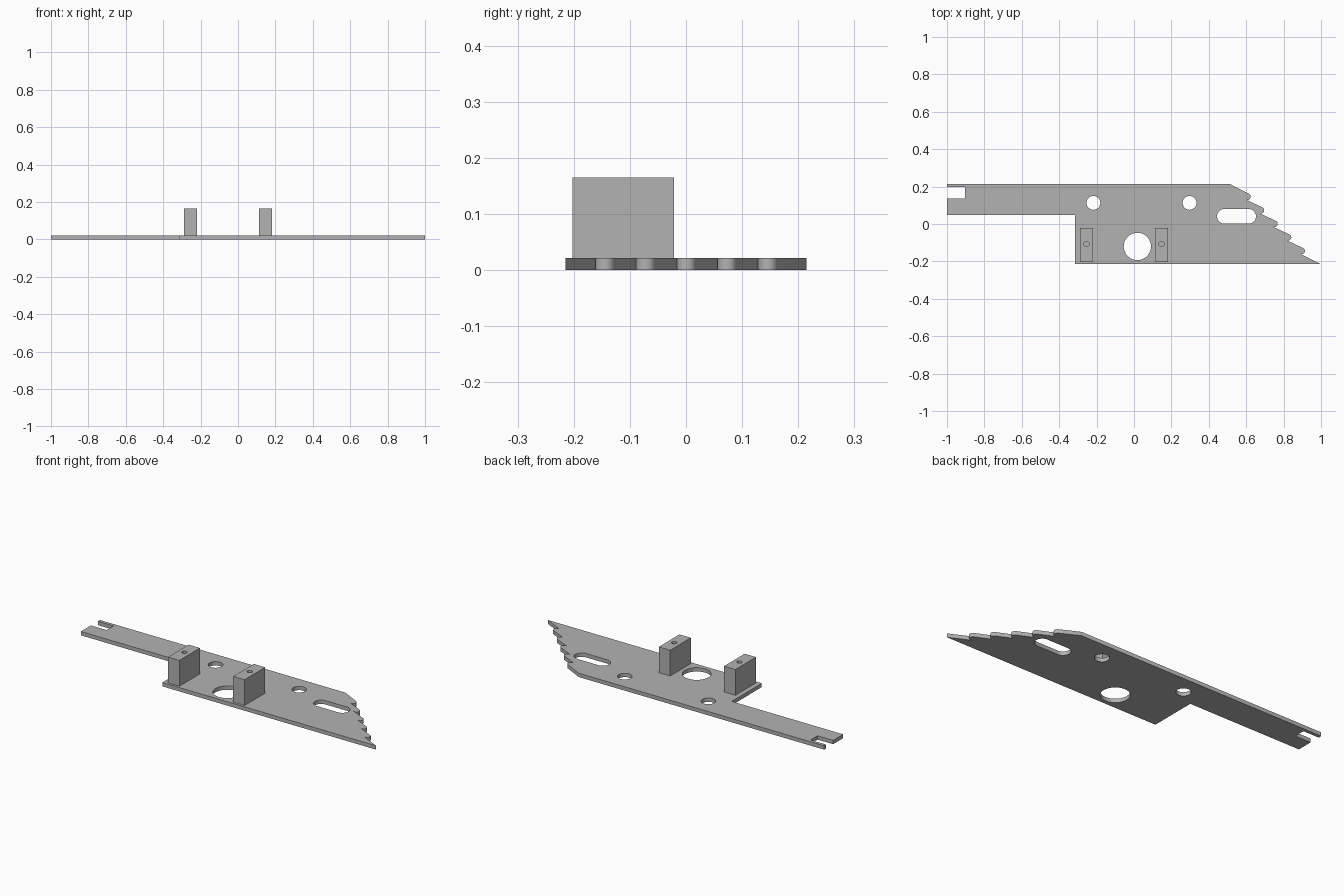
import bpy
import bmesh
from math import cos, sin, pi, radians

cube = bpy.data.objects.get("Cube")
if cube:
    bpy.data.objects.remove(cube, do_unlink=True)

THICK = 0.0215      # plate thickness
BLOCK_TOP = 0.165

grey = bpy.data.materials.new("plain grey")
grey.use_nodes = True
grey.diffuse_color = (0.45, 0.45, 0.45, 1)
grey.node_tree.nodes["Principled BSDF"].inputs["Base Color"].default_value = (0.45, 0.45, 0.45, 1)


def arc(cx, cy, r, start, end, steps):
    """Points along an arc, angles in radians, both ends included."""
    angles = [start + (end - start) * i / steps for i in range(steps + 1)]
    return [(cx + r * cos(a), cy + r * sin(a)) for a in angles]


def circle(cx, cy, r, steps=48):
    return arc(cx, cy, r, 0, 2 * pi, steps)[:-1]


def slot(x0, x1, cy, r):
    """Rounded slot lying along x between two end centres."""
    return arc(x1, cy, r, -pi / 2, pi / 2, 20) + arc(x0, cy, r, pi / 2, 3 * pi / 2, 20)


def extrude_profile(name, loops, z0, z1):
    """Solid from an outline followed by hole loops, between two heights."""
    curve = bpy.data.curves.new(name, 'CURVE')
    curve.dimensions = '2D'
    curve.fill_mode = 'BOTH'
    curve.extrude = (z1 - z0) / 2
    for loop in loops:
        spline = curve.splines.new('POLY')
        spline.points.add(len(loop) - 1)
        for point, (x, y) in zip(spline.points, loop):
            point.co = (x, y, 0, 1)
        spline.use_cyclic_u = True
    helper = bpy.data.objects.new(name + " profile", curve)
    bpy.context.collection.objects.link(helper)
    graph = bpy.context.evaluated_depsgraph_get()
    mesh = bpy.data.meshes.new_from_object(helper.evaluated_get(graph))
    bpy.data.objects.remove(helper, do_unlink=True)

    # Weld caps to walls and lift to the requested height
    bm = bmesh.new()
    bm.from_mesh(mesh)
    bmesh.ops.remove_doubles(bm, verts=bm.verts, dist=1e-5)
    bmesh.ops.translate(bm, verts=bm.verts, vec=(0, 0, (z0 + z1) / 2))
    bmesh.ops.recalc_face_normals(bm, faces=bm.faces)
    bm.to_mesh(mesh)
    bm.free()

    mesh.materials.clear()
    mesh.materials.append(grey)
    obj = bpy.data.objects.new(name, mesh)
    bpy.context.collection.objects.link(obj)
    bpy.ops.object.select_all(action='DESELECT')
    obj.select_set(True)
    bpy.context.view_layer.objects.active = obj
    bpy.ops.object.shade_smooth_by_angle(angle=radians(30))
    return obj


# Plate outline: notched arm, then the row of rounded teeth, then the body
outline = [(-1, 0.048), (-1, 0.136), (-0.904, 0.136), (-0.904, 0.197),
           (-1, 0.197), (-1, 0.215), (0.51, 0.215)]
for i in range(5):
    step = 0.0725 * i
    outline += arc(0.606 + step, 0.146 - step, 0.0175, radians(63.5), radians(-116.5), 14)
outline += [(1, -0.215), (-0.315, -0.215), (-0.315, 0.048)]

holes = [circle(-0.217, 0.113, 0.037), circle(0.297, 0.113, 0.037),
         circle(0.018, -0.12, 0.073), slot(0.483, 0.613, 0.041, 0.039)]
extrude_profile("base_plate", [outline] + holes, 0, THICK)

# Two upright blocks, each with a small vertical hole
for name, cx in (("right_block", -0.254), ("left_block", 0.147)):
    x0, x1, y0, y1 = cx - 0.035, cx + 0.035, -0.202, -0.0215
    rectangle = [(x0, y0), (x1, y0), (x1, y1), (x0, y1)]
    extrude_profile(name, [rectangle, circle(cx, -0.107, 0.014, 24)], THICK, BLOCK_TOP)
